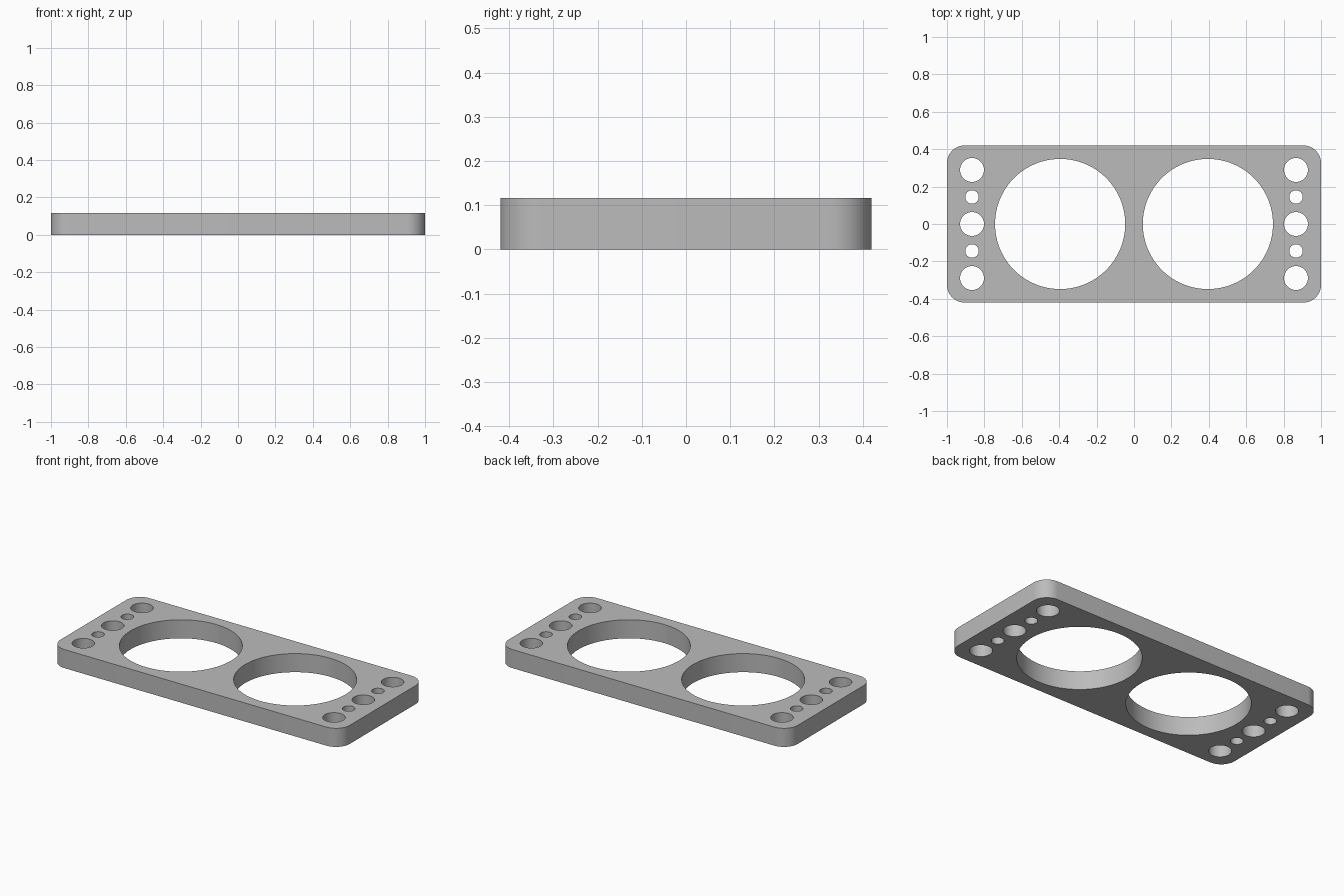
import bpy, bmesh, math

cube = bpy.data.objects.get("Cube")
if cube:
    bpy.data.objects.remove(cube, do_unlink=True)

HALF_X, HALF_Y, HEIGHT, CORNER = 1.0, 0.42, 0.116, 0.095

grey = bpy.data.materials.new("plain grey")
grey.use_nodes = True
colour = (0.5, 0.5, 0.5, 1)
grey.diffuse_color = colour
grey.node_tree.nodes["Principled BSDF"].inputs["Base Color"].default_value = colour


def arc(cx, cy, r, start, sweep, steps):
    return [(cx + r * math.cos(start + sweep * i / steps),
             cy + r * math.sin(start + sweep * i / steps)) for i in range(steps + 1)]


def add_loop(curve, points):
    spline = curve.splines.new('POLY')
    spline.points.add(len(points) - 1)
    for p, (x, y) in zip(spline.points, points):
        p.co = (x, y, 0, 1)
    spline.use_cyclic_u = True


def add_hole(curve, x, y, r, sides):
    add_loop(curve, arc(x, y, r, 0, 2 * math.pi, sides)[:-1])


# Flat profile: rounded rectangle with round holes
profile = bpy.data.curves.new("plate_profile", 'CURVE')
profile.dimensions = '2D'
profile.fill_mode = 'BOTH'
profile.extrude = HEIGHT / 2
outline = []
for i, (sx, sy) in enumerate([(1, 1), (-1, 1), (-1, -1), (1, -1)]):
    outline += arc(sx * (HALF_X - CORNER), sy * (HALF_Y - CORNER), CORNER,
                   i * math.pi / 2, math.pi / 2, 12)
add_loop(profile, outline)

for side in (-1, 1):
    # Large opening
    add_hole(profile, side * 0.395, 0, 0.348, 96)
    # Row of alternating bolt and pin holes
    for k in range(-2, 3):
        add_hole(profile, side * 0.866, k * 0.1445, 0.036 if k % 2 else 0.064, 40)

# Turn the extruded profile into a welded solid standing on the ground
plate = bpy.data.objects.new("mounting_plate", profile)
bpy.context.collection.objects.link(plate)
bpy.ops.object.select_all(action='DESELECT')
plate.select_set(True)
bpy.context.view_layer.objects.active = plate
bpy.ops.object.convert(target='MESH')
plate = bpy.context.object
mesh = plate.data
bm = bmesh.new()
bm.from_mesh(mesh)
bmesh.ops.remove_doubles(bm, verts=bm.verts, dist=1e-5)
bmesh.ops.translate(bm, verts=bm.verts, vec=(0, 0, HEIGHT / 2))
bmesh.ops.recalc_face_normals(bm, faces=bm.faces)
bm.to_mesh(mesh)
bm.free()
mesh.materials.clear()
mesh.materials.append(grey)
bpy.ops.object.shade_smooth_by_angle(angle=math.radians(30))
